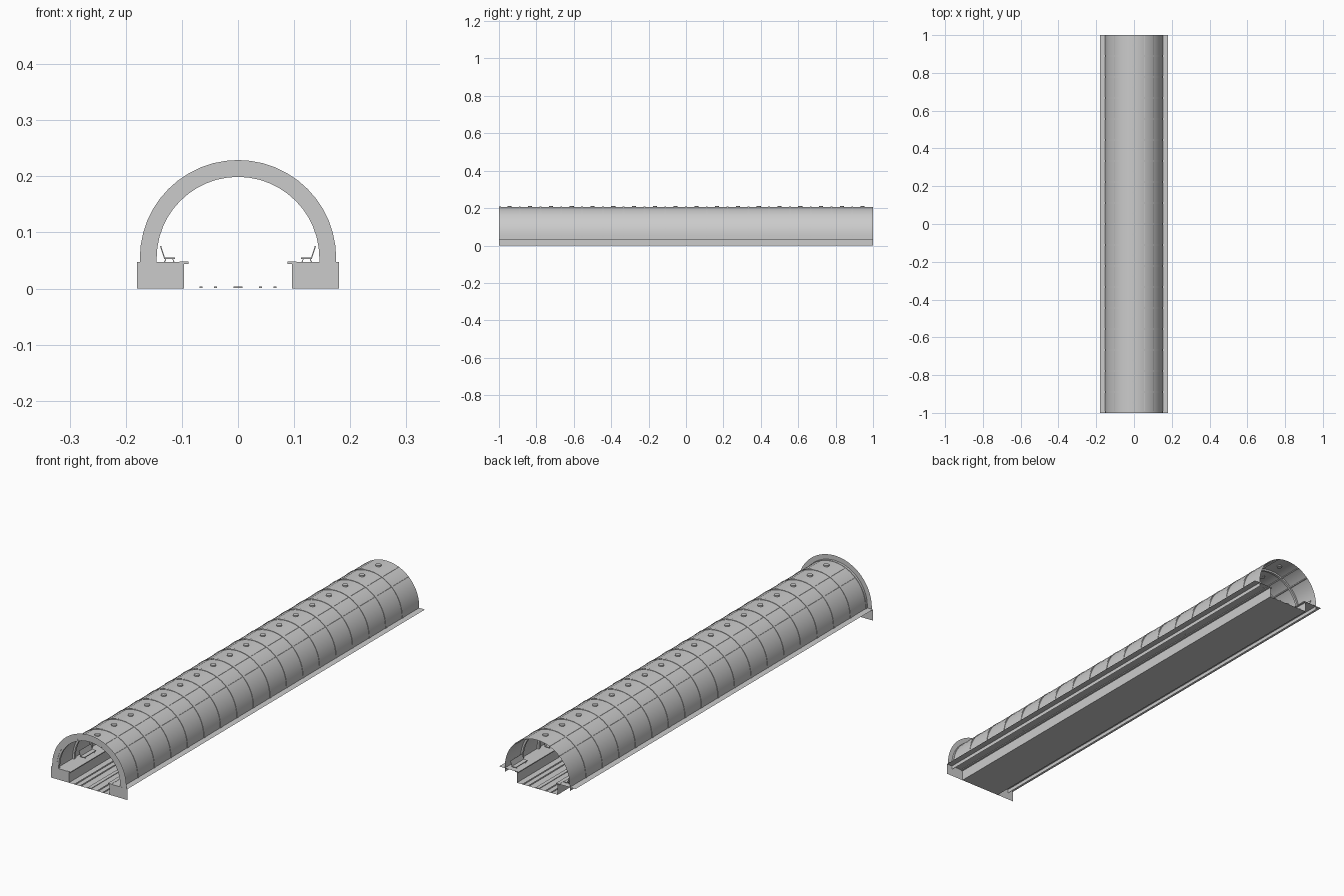
import bpy, math

if "Cube" in bpy.data.objects:
    bpy.data.objects.remove(bpy.data.objects["Cube"])

CZ = 0.054          # height of the arch centre
SEG = 24            # arch facets
STEP = 2 / 18       # section length


def mesh(name, verts, faces, smooth=False):
    me = bpy.data.meshes.new(name)
    me.from_pydata(verts, [], faces)
    me.update()
    ob = bpy.data.objects.new(name, me)
    bpy.context.collection.objects.link(ob)
    if smooth:
        bpy.ops.object.select_all(action='DESELECT')
        ob.select_set(True)
        bpy.context.view_layer.objects.active = ob
        bpy.ops.object.shade_smooth_by_angle(angle=math.radians(30))
    return ob


def arch(r, zbot):
    pts = [(r * math.cos(math.pi * i / SEG), CZ + r * math.sin(math.pi * i / SEG))
           for i in range(SEG + 1)]
    return [(r, zbot)] + pts + [(-r, zbot)]


def sweep(name, pts, y0, y1, closed=False, caps=False, smooth=False):
    """Extrude an x-z profile along y."""
    n = len(pts)
    v = [(x, y, z) for y in (y0, y1) for x, z in pts]
    f = [(i, (i + 1) % n, n + (i + 1) % n, n + i) for i in range(n if closed else n - 1)]
    if caps:
        f += [tuple(range(n))[::-1], tuple(range(n, 2 * n))]
    return mesh(name, v, f, smooth)


def box(name, x0, x1, y0, y1, z0, z1):
    return sweep(name, [(x0, z0), (x1, z0), (x1, z1), (x0, z1)], y0, y1, True, True)


def bar(name, a, b, t, y0, y1):
    """Slanted flat bar between two x-z points."""
    dx, dz = b[0] - a[0], b[1] - a[1]
    k = t / 2 / math.hypot(dx, dz)
    px, pz = -dz * k, dx * k
    return sweep(name, [(a[0] - px, a[1] - pz), (b[0] - px, b[1] - pz),
                        (b[0] + px, b[1] + pz), (a[0] + px, a[1] + pz)], y0, y1, True, True)


# Tunnel lining, a single thin skin
sweep("tunnel_lining", arch(0.153, 0.031), -1, 1, smooth=True)

# Arched ribs between sections
for i in range(18):
    y = -1 + STEP * i if i else -0.994
    inner, outer = arch(0.145, 0.047), arch(0.1548, 0.047)
    sweep("rib", inner + outer[::-1], y - 0.005, y + 0.005, closed=True, smooth=True)
    n = len(inner)
    for yy in (y - 0.005, y + 0.005):
        mesh("rib_face", [(x, yy, z) for x, z in inner + outer],
             [(k, k + 1, n + k + 1, n + k) for k in range(n - 1)])

# Flat portal ring at the front
inner, outer = arch(0.153, 0.047), arch(0.175, 0.047)
n = len(inner)
mesh("portal_ring", [(x, -1, z) for x, z in inner + outer],
     [(k, k + 1, n + k + 1, n + k) for k in range(n - 1)])

# Track bed and rails
mesh("track_bed", [(-0.096, -1, 0), (0.096, -1, 0), (0.096, 1, 0), (-0.096, 1, 0)], [(0, 1, 2, 3)])
for x, w in ((-0.066, 0.005), (-0.04, 0.005), (0, 0.016), (0.04, 0.005), (0.066, 0.005)):
    box("rail", x - w / 2, x + w / 2, -1, 1, 0.001, 0.0035)

for s in (-1, 1):
    # Platform deck with track-side wall and front end panel
    sweep("platform", [(s * 0.096, 0), (s * 0.096, 0.047), (s * 0.18, 0.047)], -1, 1)
    mesh("platform_end", [(s * 0.096, -1, 0), (s * 0.18, -1, 0),
                          (s * 0.18, -1, 0.047), (s * 0.096, -1, 0.047)], [(0, 1, 2, 3)])
    # Overhanging platform edge
    box("platform_edge", s * 0.088, s * 0.104, -1, 1, 0.044, 0.048)

    # Conduits along the lining
    for deg in (47, 68):
        a = math.radians(deg)
        x, z = s * 0.1508 * math.cos(a), CZ + 0.1508 * math.sin(a)
        pts = [(x + 0.0028 * math.cos(k * math.pi / 3), z + 0.0028 * math.sin(k * math.pi / 3))
               for k in range(6)]
        sweep("conduit", pts, -1, 1, True, True)

    # Benches
    for i in range(9):
        y = -1 + STEP * (1.5 + 2 * i)
        if y > 0.95:
            continue
        y0, y1 = y - 0.04, y + 0.04
        bar("bench_seat", (s * 0.132, 0.054), (s * 0.112, 0.054), 0.002, y0, y1)
        bar("bench_back", (s * 0.131, 0.054), (s * 0.138, 0.076), 0.002, y0, y1)
        for yl in (y0 + 0.01, y1 - 0.01):
            bar("bench_leg", (s * 0.131, 0.047), (s * 0.128, 0.054), 0.0015, yl - 0.002, yl + 0.002)
            bar("bench_leg", (s * 0.114, 0.047), (s * 0.117, 0.054), 0.0015, yl - 0.002, yl + 0.002)

# Round ceiling lamps, one per section
for i in range(18):
    bpy.ops.mesh.primitive_cylinder_add(vertices=12, radius=0.011, depth=0.01,
                                        location=(0, -1 + STEP * (i + 0.5), 0.207))
    bpy.context.object.name = "ceiling_lamp"
